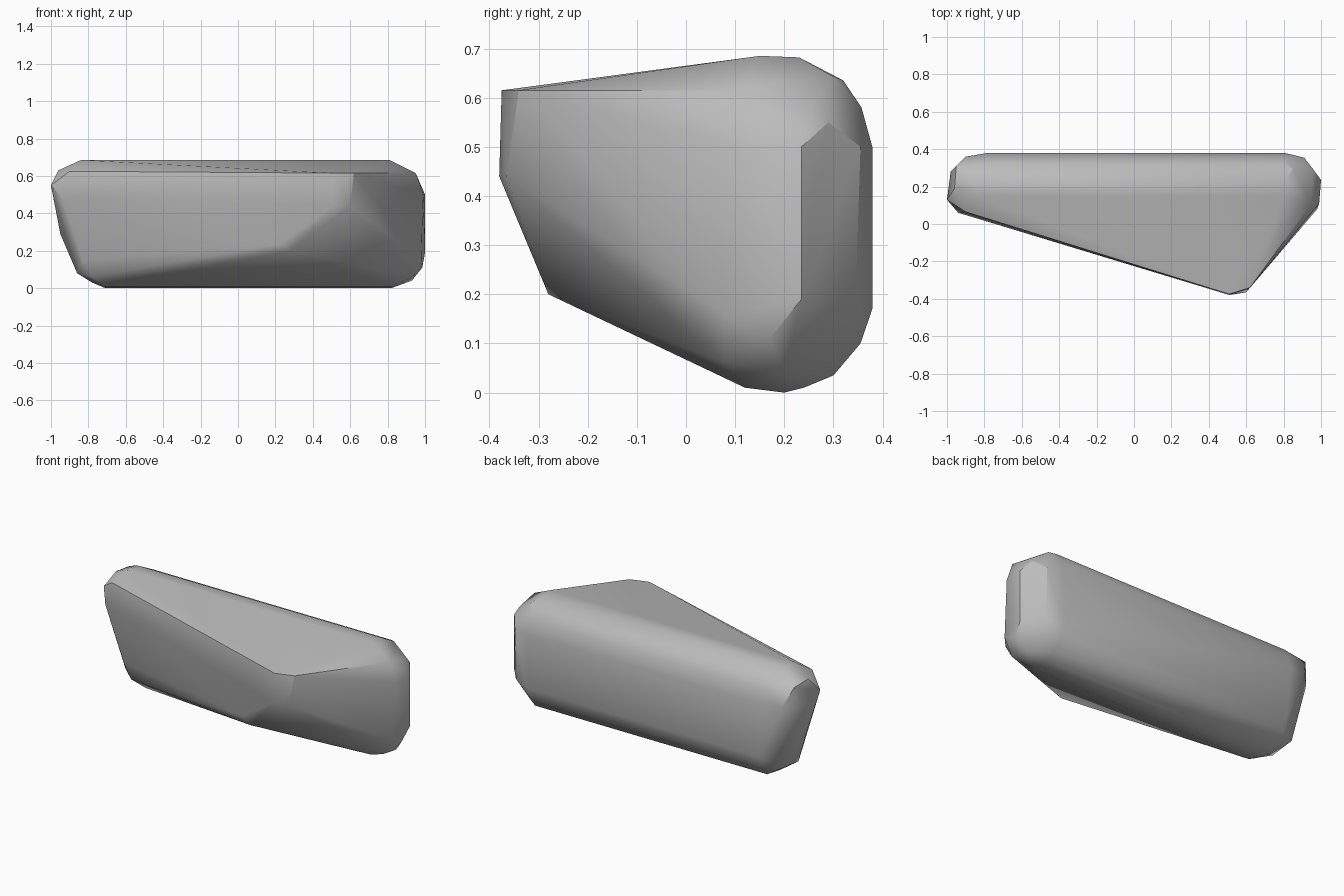
import bpy
import bmesh

# Remove the default object only
default_object = bpy.data.objects.get("Cube")
if default_object:
    bpy.data.objects.remove(default_object, do_unlink=True)


def stone_material(name, shade):
    """One flat grey for the whole boulder."""
    material = bpy.data.materials.new(name)
    material.use_nodes = True
    colour = (shade, shade, shade, 1)
    material.diffuse_color = colour
    shader = material.node_tree.nodes["Principled BSDF"]
    shader.inputs["Base Color"].default_value = colour
    shader.inputs["Roughness"].default_value = 0.9
    return material


def hull_object(name, points, material, sharp_angle):
    """Wrap the corner points in a convex skin and smooth its soft edges."""
    shape = bmesh.new()
    for point in points:
        shape.verts.new(point)
    bmesh.ops.convex_hull(shape, input=list(shape.verts))
    loose = [vert for vert in shape.verts if not vert.link_faces]
    bmesh.ops.delete(shape, geom=loose, context='VERTS')
    bmesh.ops.recalc_face_normals(shape, faces=list(shape.faces))
    mesh = bpy.data.meshes.new(name)
    shape.to_mesh(mesh)
    shape.free()
    mesh.materials.append(material)
    result = bpy.data.objects.new(name, mesh)
    bpy.context.scene.collection.objects.link(result)
    for other in bpy.context.selected_objects:
        other.select_set(False)
    result.select_set(True)
    bpy.context.view_layer.objects.active = result
    bpy.ops.object.shade_smooth_by_angle(angle=sharp_angle)
    return result


# Long rounded body: left end, right end, then the (y, z) profile between them
body_bands = [
    (-.84, .81, [(.15, .685), (.23, .682)]),
    (-.79, .81, [(.32, .635), (.357, .58), (.379, .5)]),
    (-.76, .81, [(.379, .17), (.355, .1), (.3, .035)]),
    (-.71, .82, [(.24, .01), (.2, 0), (.12, .01)]),
]
body = [(x, y, z)
        for start, end, profile in body_bands
        for y, z in profile
        for x in (start, end)]

# Blunt nose pushed out of the front, with its undercut lip
nose = [
    (.51, -.375, .615), (.62, -.34, .615),
    (.51, -.38, .44), (.6, -.365, .44),
    (.28, -.28, .2), (.22, -.275, .235),
]

# Worn corners of the upright end
upright_end = [
    (.95, .11, .615), (.95, .257, .585), (.85, .295, .645),
    (1, .235, .5), (1, .235, .19), (.96, .29, .55),
    (.91, .355, .5), (.91, .345, .19), (.985, .17, .11),
    (.98, .08, .16), (.93, .08, .06), (.93, .2, .04),
    (.99, .11, .5),
]

# Worn corners of the leaning end
leaning_end = [
    (-.9, .065, .625), (-.94, .06, .48), (-.96, .19, .63),
    (-.95, .31, .62), (-1, .13, .55), (-.98, .28, .5),
    (-.9, .36, .5), (-.95, .2, .29), (-.86, .3, .1),
    (-.83, .08, .15), (-.86, .14, .08), (-.78, .08, .06),
    (-.78, .2, .03),
]

stone = stone_material("Stone Grey", 0.5)
hull_object("boulder", body + nose + upright_end + leaning_end, stone, 0.55)
